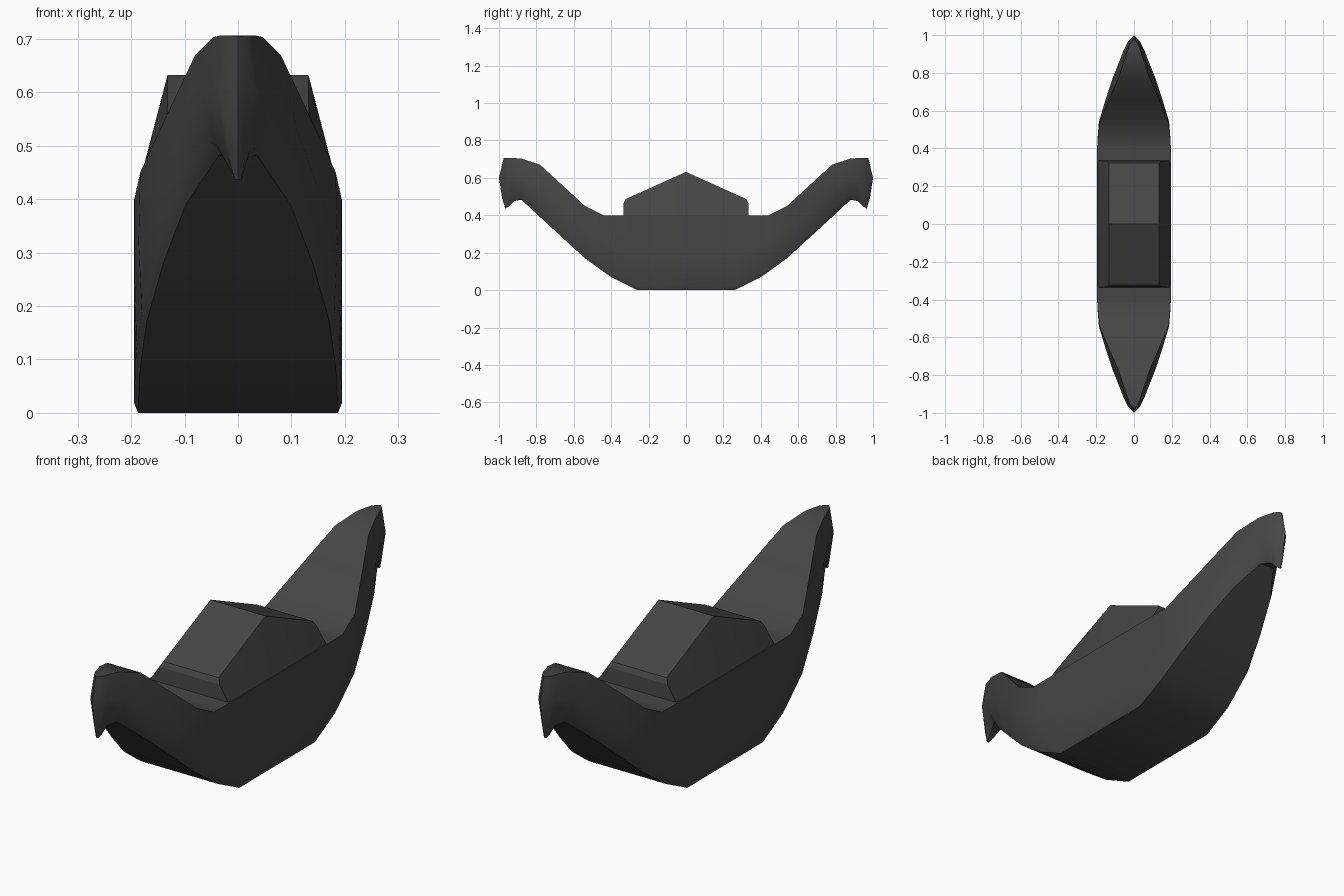
import bpy, bmesh

if "Cube" in bpy.data.objects:
    bpy.data.objects.remove(bpy.data.objects["Cube"])

dark = bpy.data.materials.new("dark_hull_paint")
dark.diffuse_color = (0.06, 0.06, 0.06, 1)
dark.use_nodes = True
dark.node_tree.nodes["Principled BSDF"].inputs["Base Color"].default_value = dark.diffuse_color


def finish(name, bm, angle):
    bmesh.ops.remove_doubles(bm, verts=bm.verts, dist=0.0005)
    bmesh.ops.recalc_face_normals(bm, faces=bm.faces)
    mesh = bpy.data.meshes.new(name)
    bm.to_mesh(mesh)
    bm.free()
    mesh.materials.append(dark)
    obj = bpy.data.objects.new(name, mesh)
    bpy.context.collection.objects.link(obj)
    bpy.ops.object.select_all(action='DESELECT')
    obj.select_set(True)
    bpy.context.view_layer.objects.active = obj
    bpy.ops.object.shade_smooth_by_angle(angle=angle)
    return obj


# Hull half sections from midships to the tip: y, then (x, z) from deck edge to bottom edge
sections = [
    (0.26, [(.195, .40), (.195, .20), (.195, .02), (.187, .0)]),
    (0.40, [(.195, .40), (.195, .25), (.192, .09), (.184, .07)]),
    (0.44, [(.194, .40), (.194, .27), (.190, .12), (.181, .098)]),
    (0.54, [(.183, .45), (.186, .32), (.180, .19), (.171, .17)]),
    (0.66, [(.132, .56), (.150, .42), (.147, .30), (.140, .28)]),
    (0.78, [(.080, .67), (.110, .53), (.107, .42), (.098, .39)]),
    (0.88, [(.047, .703), (.070, .60), (.056, .51), (.035, .483)]),
    (0.92, [(.034, .706), (.055, .60), (.040, .50), (.015, .476)]),
    (0.95, [(.024, .706), (.040, .60), (.022, .49), (.009, .445)]),
    (0.965, [(.014, .706), (.033, .60), (.014, .48), (.006, .437)]),
]
# The stem is a curved upright blade
stem = [(.975, .705), (1.0, .60), (.983, .49), (.966, .436)]


def ring(points):
    right = list(points)
    left = [(-x, y, z) for x, y, z in reversed(points)]
    return right + left


half = [ring([(x, y, z) for x, z in pts]) for y, pts in sections]
half.append(ring([(0, y, z) for y, z in stem]))
rings = [[(x, -y, z) for x, y, z in r] for r in reversed(half)] + half

bm = bmesh.new()
loops = [[bm.verts.new(p) for p in r] for r in rings]
for a, b in zip(loops, loops[1:]):
    n = len(a)
    for i in range(n):
        j = (i + 1) % n
        bm.faces.new((a[i], a[j], b[j], b[i]))
finish("hull", bm, 0.7)

# Cabin: gabled side profile, wide at the deck and narrower at the roof
profile = [(.336, .39, .193), (.333, .465, .145), (.322, .487, .133), (0, .632, .132),
           (-.322, .487, .133), (-.333, .465, .145), (-.336, .39, .193), (0, .39, .195)]
bm = bmesh.new()
sides = [[bm.verts.new((s * x, y, z)) for y, z, x in profile] for s in (1, -1)]
for i in range(len(profile)):
    j = (i + 1) % len(profile)
    bm.faces.new((sides[0][i], sides[0][j], sides[1][j], sides[1][i]))
for side in sides:
    # Wall split into strips from the base to the roof line
    for a in (0, 3):
        bm.faces.new([side[k] for k in ((7, 0, 1, 2, 3) if a == 0 else (7, 3, 4, 5, 6))])
finish("cabin", bm, 0.4)
